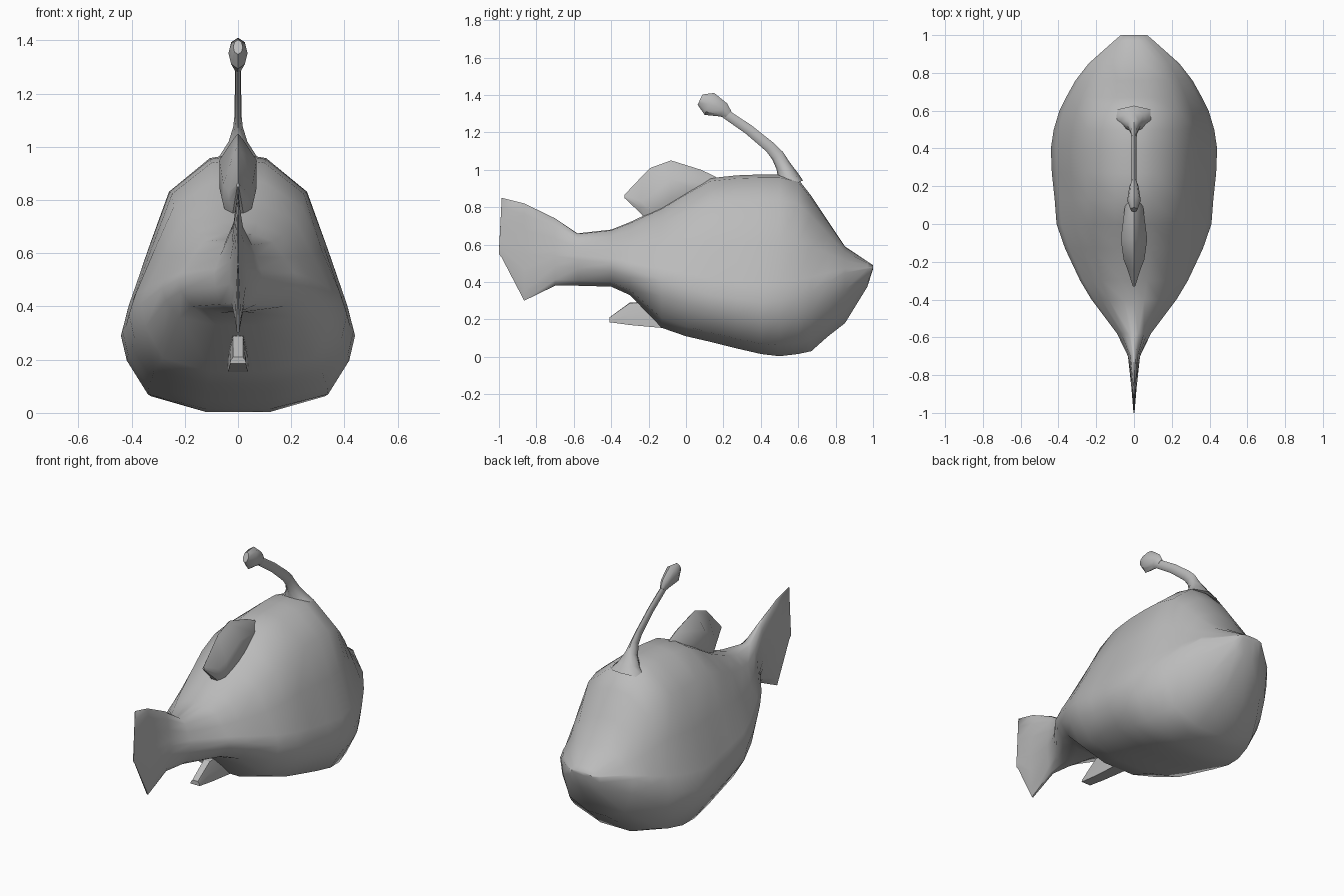
import bpy, bmesh, math
from mathutils import Vector

if "Cube" in bpy.data.objects:
    bpy.data.objects.remove(bpy.data.objects["Cube"])

grey = bpy.data.materials.new("plain_grey")
grey.diffuse_color = (0.5, 0.5, 0.5, 1)
grey.use_nodes = True
grey.node_tree.nodes["Principled BSDF"].inputs["Base Color"].default_value = grey.diffuse_color


def loft(name, rings, angle):
    """Skin a list of equal-length point rings and cap both ends."""
    bm = bmesh.new()
    vr = [[bm.verts.new(p) for p in r] for r in rings]
    n = len(vr[0])
    for a, b in zip(vr, vr[1:]):
        for i in range(n):
            j = (i + 1) % n
            bm.faces.new((a[i], a[j], b[j], b[i]))
    bm.faces.new(vr[0])
    bm.faces.new(vr[-1])
    bmesh.ops.remove_doubles(bm, verts=bm.verts, dist=0.0005)
    bmesh.ops.recalc_face_normals(bm, faces=bm.faces)
    me = bpy.data.meshes.new(name)
    bm.to_mesh(me)
    bm.free()
    ob = bpy.data.objects.new(name, me)
    bpy.context.collection.objects.link(ob)
    me.materials.append(grey)
    bpy.ops.object.select_all(action='DESELECT')
    ob.select_set(True)
    bpy.context.view_layer.objects.active = ob
    bpy.ops.object.shade_smooth_by_angle(angle=math.radians(angle))
    return ob


def section(y, bot, mid, top, w, lower, upper):
    """Mirrored cross-section: lower and upper hold (width, height) fractions."""
    half = [(w * a, bot + (mid - bot) * t) for a, t in lower]
    half += [(w * a, mid + (top - mid) * t) for a, t in upper]
    ring = [(x, y, z) for x, z in half] + [(0, y, top)]
    return ring + [(-x, y, z) for x, z in reversed(half)]


# body and tail fin: y, bottom, widest height, top, half width
body = [
    (-1.00, .55, .56, .57, .003), (-.985, .53, .60, .85, .004),
    (-.865, .30, .55, .82, .014), (-.70, .38, .54, .74, .032),
    (-.58, .38, .52, .66, .09), (-.40, .375, .50, .68, .225),
    (-.30, .33, .47, .72, .285), (-.13, .155, .41, .80, .365),
    (.0, .11, .37, .88, .41), (.13, .08, .33, .955, .42), (.27, .045, .31, .97, .435),
    (.40, .015, .29, .975, .44), (.50, .003, .30, .975, .425),
    (.60, .015, .32, .95, .395), (.67, .03, .35, .86, .36),
    (.76, .11, .40, .725, .31), (.85, .18, .45, .59, .24),
    (.97, .375, .47, .51, .105), (1.00, .47, .48, .49, .07),
]
low = [(.28, 0), (.77, .2), (.95, .66), (1, 1)]
up = [(.94, .15), (.77, .47), (.59, .79), (.24, .975)]
loft("fish_body", [section(*s, low, up) for s in body], 60)

# dorsal fin: thick flared base, thin rim
dorsal = [
    (.16, .88, .92, .962, .03), (.08, .82, .93, 1.0, .05), (-.08, .74, .95, 1.05, .07),
    (-.19, .70, .86, 1.01, .055), (-.24, .765, .83, .96, .035), (-.33, .85, .857, .865, .006),
]
loft("dorsal_fin", [section(*s, [(.5, 0), (1, .5), (1, 1)], [(.25, .8)]) for s in dorsal], 40)

# belly fin
belly = [(-.41, .185, .197, .21, .03), (-.30, .17, .23, .29, .033), (-.08, .15, .22, .30, .04)]
loft("belly_fin", [section(*s, [(1, 0), (.95, 1)], [(.6, .95)]) for s in belly], 30)


def tube(name, path, sides, angle):
    """Sweep ellipses along (y, z, radius across x, radius in side view)."""
    rings = []
    for i, (y, z, rx, rn) in enumerate(path):
        a, b = path[max(i - 1, 0)], path[min(i + 1, len(path) - 1)]
        n = Vector((0, -(b[1] - a[1]), b[0] - a[0])).normalized()
        c = Vector((0, y, z))
        rings.append([c + Vector((rx * math.cos(t), 0, 0)) + n * rn * math.sin(t)
                      for t in (2 * math.pi * k / sides for k in range(sides))])
    return loft(name, rings, angle)


# lure stalk and bulb
tube("lure_stalk", [(.56, .92, .12, .07), (.545, .965, .07, .055), (.52, 1.02, .035, .04),
                    (.49, 1.075, .018, .035), (.45, 1.12, .013, .03), (.335, 1.215, .012, .027),
                    (.21, 1.30, .012, .025)], 8, 60)
tube("lure_bulb", [(.225, 1.295, .013, .025), (.20, 1.32, .024, .04), (.125, 1.352, .036, .064),
                   (.075, 1.375, .018, .03)], 8, 40)
